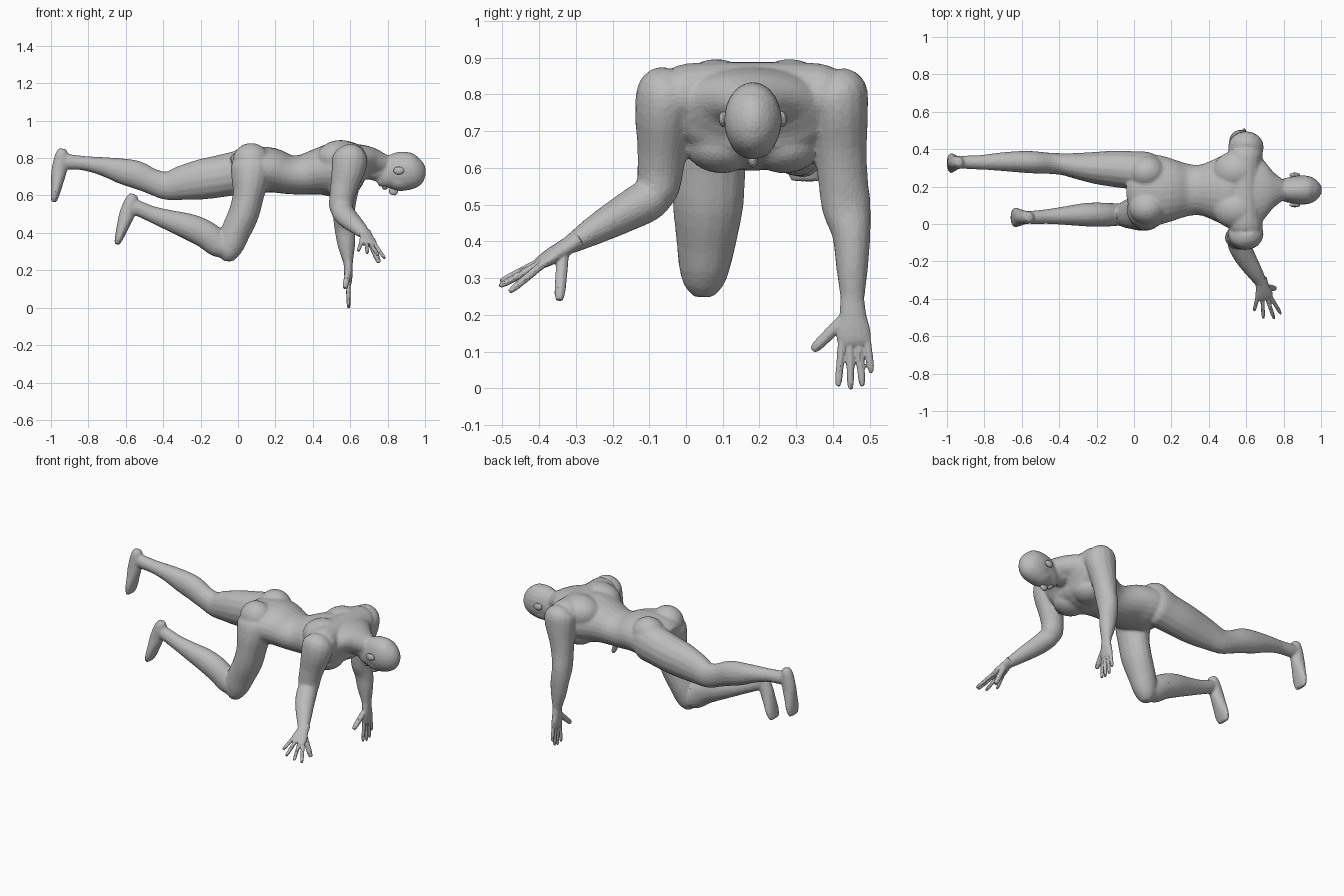
import bpy, bmesh, math
from mathutils import Vector, Matrix

bm = bmesh.new()
X, Y = Vector((1, 0, 0)), Vector((0, 1, 0))
MID = 0.182   # y of the body's midline
grey = bpy.data.materials.new("plain grey")
grey.diffuse_color = (0.5, 0.5, 0.5, 1)


def catmull(p0, p1, p2, p3, t):
    return [0.5 * (2*b + (c-a)*t + (2*a-5*b+4*c-d)*t*t + (3*b-a-3*c+d)*t**3)
            for a, b, c, d in zip(p0, p1, p2, p3)]


def loft(stations, ref, sides=16, sub=3):
    """Closed tube through (x, y, z, half width along ref, other half width)."""
    n, path = len(stations), []
    for i in range(n - 1):
        q = [stations[min(max(i + k, 0), n - 1)] for k in (-1, 0, 1, 2)]
        path += [catmull(*q, j / sub) for j in range(sub)]
    path.append(stations[-1])
    pts = [Vector(p[:3]) for p in path]
    rings = []
    for i, p in enumerate(path):
        t = (pts[min(i + 1, len(pts) - 1)] - pts[max(i - 1, 0)]).normalized()
        s = (ref - t * ref.dot(t)).normalized()
        u = t.cross(s)
        rings.append([bm.verts.new(pts[i] + s * p[3] * math.cos(a) + u * p[4] * math.sin(a))
                      for a in (2 * math.pi * k / sides for k in range(sides))])
    for r, q in zip(rings, rings[1:]):
        for k in range(sides):
            m = (k + 1) % sides
            bm.faces.new((r[k], r[m], q[m], q[k]))
    bm.faces.new(rings[0][::-1])
    bm.faces.new(rings[-1])


def blob(c, r):
    bmesh.ops.create_icosphere(bm, subdivisions=3, radius=1,
                               matrix=Matrix.Translation(c) @ Matrix.Diagonal((*r, 1)))


def finger(a, b, r):
    a, b = Vector(a), Vector(b)
    loft([(*a.lerp(b, t), r * k, r * k) for t, k in
          ((0, 1.1), (0.5, 1.05), (0.85, 0.95), (1, 0.6))], X + Y * 0.3, 8, 2)


def hand(wrist, tips, thumb_base, thumb_tip):
    w = Vector(wrist)
    tips = [Vector(t) for t in tips]
    wide = (tips[0] - tips[3]).normalized()
    centre = sum(tips, Vector()) / 4
    loft([(*w.lerp(centre, t), a, b) for t, a, b in
          ((-0.1, .032, .024), (.15, .037, .023), (.33, .046, .021),
           (.46, .046, .017), (.52, .040, .011))], wide)
    for i, t in enumerate(tips):
        k = w.lerp(centre, 0.42) + wide * (0.035 - 0.0235 * i)
        finger(k, t, 0.0105)
    finger(thumb_base, thumb_tip, 0.016)


def foot(heel, toe):
    h, t = Vector(heel), Vector(toe)
    loft([(*h.lerp(t, f), a, b) for f, a, b in
          ((0, .022, .022), (.12, .034, .036), (.4, .039, .042),
           (.62, .047, .034), (.85, .055, .024), (1, .043, .014))], Y)


def finish(name, voxel, smooth, ratio):
    """Fuse the parts gathered so far into one faceted skin."""
    global bm
    bmesh.ops.recalc_face_normals(bm, faces=bm.faces)
    mesh = bpy.data.meshes.new(name)
    bm.to_mesh(mesh)
    bm.free()
    bm = bmesh.new()
    mesh.materials.append(grey)
    ob = bpy.data.objects.new(name, mesh)
    bpy.context.collection.objects.link(ob)
    fuse = ob.modifiers.new("fuse", 'REMESH')
    fuse.mode = 'VOXEL'
    fuse.voxel_size = voxel
    relax = ob.modifiers.new("relax", 'SMOOTH')
    relax.factor = 0.5
    relax.iterations = smooth
    ob.modifiers.new("facet", 'DECIMATE').ratio = ratio


# Torso and shoulder girdle
loft([(-.02, MID, .73, .10, .08), (.03, MID, .742, .165, .105), (.10, MID, .738, .19, .122),
      (.18, MID, .735, .175, .12), (.27, MID, .712, .145, .105), (.35, MID, .712, .135, .108),
      (.43, MID, .727, .165, .125), (.50, MID, .735, .20, .144), (.57, MID, .742, .225, .138),
      (.63, MID, .772, .225, .11), (.69, MID, .785, .165, .082), (.74, MID, .775, .10, .067),
      (.79, MID, .757, .06, .055)], Y, 24)
loft([(.60, -.06, .79, .06, .06), (.60, -.02, .795, .09, .082), (.59, .05, .80, .09, .088),
      (.59, .315, .80, .09, .088), (.60, .385, .795, .09, .082), (.60, .425, .79, .06, .06)], X)
for s in (-1, 1):
    blob((.56, MID + s * .085, .662), (.10, .10, .077))      # chest
    blob((.55, MID + s * .10, .80), (.13, .11, .097))        # shoulder blade
    blob((.07, MID + s * .095, .785), (.10, .090, .096))     # buttock

# Neck and head
loft([(.67, MID, .775, .10, .08), (.75, MID, .750, .062, .075), (.83, MID, .735, .057, .068)], Y)
loft([(.745, MID, .668, .024, .020), (.775, MID, .682, .048, .047), (.80, MID, .700, .060, .077),
      (.85, MID, .726, .073, .102), (.90, MID, .730, .079, .104), (.95, MID, .732, .070, .090),
      (.985, MID, .737, .044, .058), (1.003, MID, .74, .014, .020)], Y, 20)
blob((.87, MID, .685), (.085, .066, .062))

# Bent arm on the front side
loft([(.60, -.02, .845, .05, .05), (.60, -.045, .81, .092, .085), (.592, -.06, .75, .092, .080),
      (.57, -.065, .66, .076, .068), (.555, -.07, .59, .067, .063),
      (.55, -.076, .53, .063, .054), (.55, -.08, .492, .04, .03)], X)
loft([(.55, -.06, .55, .045, .045), (.558, -.10, .515, .060, .058), (.59, -.17, .475, .058, .052),
      (.64, -.25, .43, .046, .040), (.675, -.305, .397, .035, .028), (.69, -.33, .385, .031, .023)], X)

# Straight arm on the back side
loft([(.60, .385, .845, .05, .05), (.60, .405, .81, .092, .086), (.595, .415, .75, .092, .081),
      (.58, .42, .66, .074, .073), (.57, .427, .57, .063, .068), (.565, .437, .49, .057, .067),
      (.572, .45, .42, .056, .053), (.58, .452, .33, .047, .044), (.588, .453, .25, .028, .034),
      (.59, .453, .21, .023, .033)], X)

# Kneeling leg
loft([(.07, .085, .82, .06, .06), (.072, .08, .76, .098, .11), (.065, .068, .68, .103, .10),
      (.055, .063, .60, .10, .084), (.03, .06, .50, .097, .082), (-.015, .055, .40, .082, .079),
      (-.04, .05, .33, .070, .072), (-.05, .048, .28, .054, .052), (-.052, .048, .248, .025, .025)], Y)
loft([(-.03, .05, .31, .055, .045), (-.10, .05, .335, .061, .069), (-.17, .05, .39, .065, .075),
      (-.26, .05, .432, .063, .071), (-.36, .045, .465, .051, .057), (-.46, .04, .50, .040, .044),
      (-.54, .035, .535, .036, .041), (-.57, .035, .55, .03, .034)], Y)
foot((-.558, .035, .607), (-.648, .035, .338))

# Stretched leg
loft([(.15, .275, .735, .06, .07), (.08, .283, .74, .10, .12), (0, .287, .722, .102, .117),
      (-.10, .295, .702, .098, .113), (-.20, .30, .685, .087, .108), (-.30, .31, .667, .071, .093),
      (-.38, .32, .652, .059, .077), (-.46, .325, .675, .057, .069), (-.54, .33, .710, .060, .075),
      (-.62, .333, .730, .057, .069), (-.72, .333, .755, .049, .051), (-.82, .33, .772, .039, .039),
      (-.90, .33, .78, .036, .041), (-.94, .33, .79, .03, .035)], Y)
foot((-.937, .33, .850), (-.985, .325, .563))
finish("body", 0.0065, 16, 0.11)

# Hands
hand((.682, -.31, .395), [(.785, -.48, .263), (.75, -.508, .278), (.692, -.506, .29), (.642, -.465, .302)],
     (.70, -.335, .365), (.755, -.345, .24))
hand((.59, .453, .23), [(.59, .414, .005), (.592, .448, -.004), (.59, .480, .005), (.588, .505, .042)],
     (.588, .432, .19), (.572, .345, .104))
finish("hands", 0.0042, 3, 0.15)

# Ears and nose
for s in (-1, 1):
    blob((.86, MID + s * .080, .733), (.030, .013, .022))
blob((.832, MID, .625), (.026, .014, .025))
blob((.785, MID, .642), (.016, .026, .012))
finish("ears_and_nose", 0.004, 3, 0.2)
